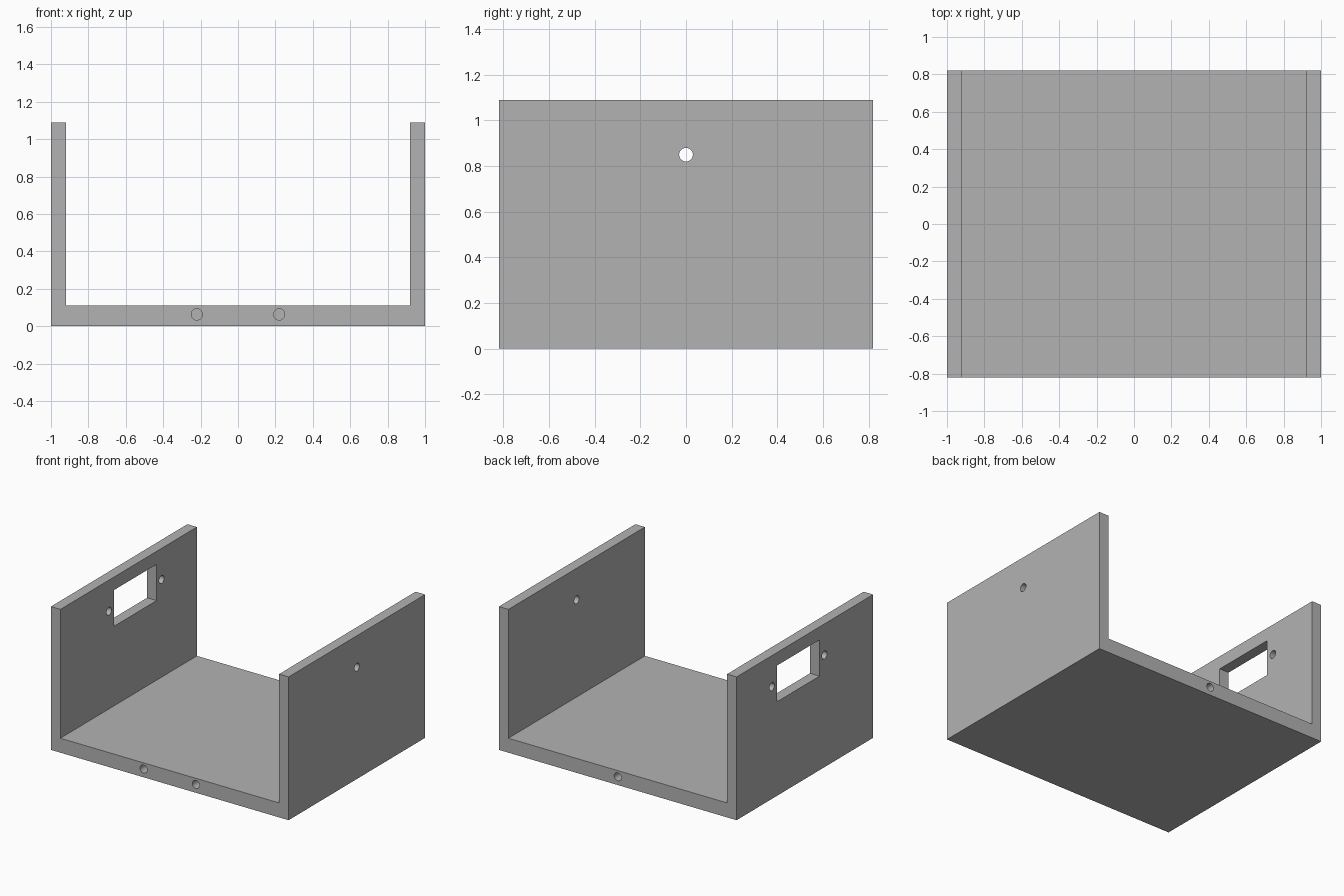
import bpy
import math
from mathutils import Vector

cube = bpy.data.objects.get("Cube")
if cube:
    bpy.data.objects.remove(cube, do_unlink=True)

W, D, H = 1.0, 0.82, 1.09      # half width, half depth, height
INNER, FLOOR = 0.92, 0.11      # inner wall face, floor top
HOLE_R = 0.03

grey = bpy.data.materials.new("plain grey")
grey.use_nodes = True
colour = (0.45, 0.45, 0.45, 1)
grey.diffuse_color = colour
grey.node_tree.nodes["Principled BSDF"].inputs["Base Color"].default_value = colour

# U-shaped bracket: one profile extruded from front to back
profile = [(-W, 0), (W, 0), (W, H), (INNER, H),
           (INNER, FLOOR), (-INNER, FLOOR), (-INNER, H), (-W, H)]
n = len(profile)
verts = [(x, y, z) for y in (-D, D) for x, z in profile]
faces = [list(range(n)), list(range(2 * n - 1, n - 1, -1))]
faces += [[(i + 1) % n, i, i + n, (i + 1) % n + n] for i in range(n)]
mesh = bpy.data.meshes.new("u_bracket")
mesh.from_pydata(verts, [], faces)
mesh.materials.append(grey)
bracket = bpy.data.objects.new("u_bracket", mesh)
bpy.context.collection.objects.link(bracket)


def cut(cutter, name):
    cutter.name = name
    cutter.hide_render = True
    cutter.data.materials.append(grey)
    mod = bracket.modifiers.new(name, 'BOOLEAN')
    mod.operation = 'DIFFERENCE'
    mod.solver = 'EXACT'
    mod.object = cutter


def drill(name, centre, axis, length):
    turn = Vector(axis).to_track_quat('Z', 'Y').to_euler()
    bpy.ops.mesh.primitive_cylinder_add(vertices=32, radius=HOLE_R, depth=length,
                                        location=centre, rotation=turn)
    cut(bpy.context.object, name)


# Screw holes through the side walls
drill("left_wall_hole", (0.96, 0, 0.85), (1, 0, 0), 0.3)
for label, y in (("front", -0.236), ("back", 0.396)):
    drill("right_wall_hole_" + label, (-0.96, y, 0.853), (1, 0, 0), 0.3)

# Blind holes in the front and back edges of the floor
for label, x, y in (("front_right", -0.22, -D), ("front_left", 0.22, -D), ("back", 0, D)):
    drill("floor_edge_hole_" + label, (x, y, 0.063), (0, 1, 0), 0.4)

# Rectangular window in the right wall
bpy.ops.mesh.primitive_cube_add(size=1, location=(-0.96, 0.08, 0.853))
window = bpy.context.object
window.scale = (0.3, 0.51, 0.275)
cut(window, "window_cutter")

# Bake the cuts and remove the cutters
bpy.context.view_layer.update()
graph = bpy.context.evaluated_depsgraph_get()
result = bpy.data.meshes.new_from_object(bracket.evaluated_get(graph))
cutters = [m.object for m in bracket.modifiers]
bracket.modifiers.clear()
bracket.data = result
result.materials.clear()
result.materials.append(grey)
for poly in result.polygons:
    poly.material_index = 0
for c in cutters:
    bpy.data.objects.remove(c, do_unlink=True)

# Smooth hole walls, crisp edges
bpy.ops.object.select_all(action='DESELECT')
bracket.select_set(True)
bpy.context.view_layer.objects.active = bracket
bpy.ops.object.shade_smooth_by_angle(angle=math.radians(30))
